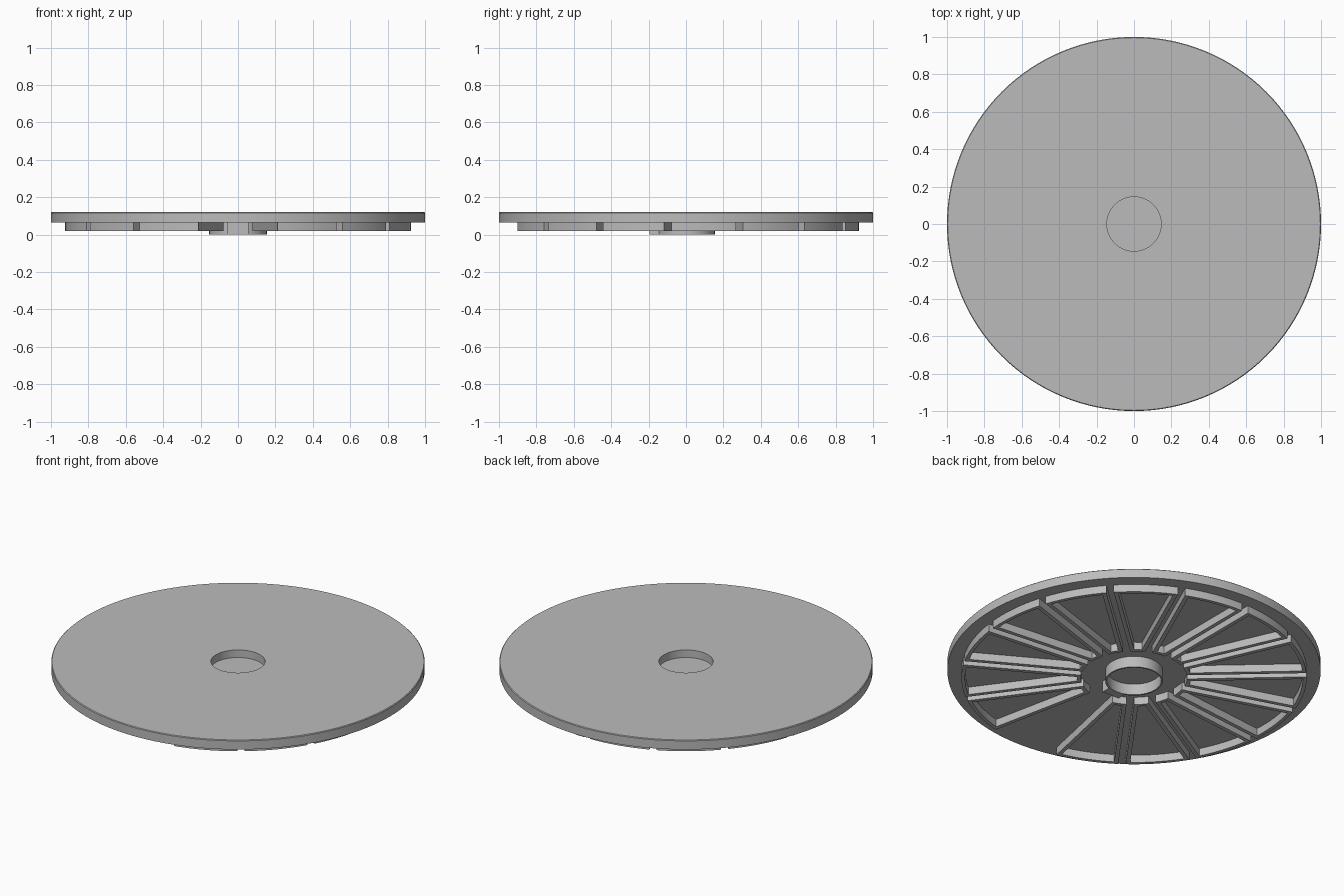
import bpy, bmesh
from math import pi, sin, cos, asin, radians
from mathutils import Matrix

cube = bpy.data.objects.get("Cube")
if cube:
    bpy.data.objects.remove(cube)

GREY = (0.5, 0.5, 0.5, 1)
mat = bpy.data.materials.new("plain grey")
mat.use_nodes = True
mat.diffuse_color = GREY
mat.node_tree.nodes["Principled BSDF"].inputs["Base Color"].default_value = GREY

SECTORS = 15
HALF = pi / SECTORS
RIB_BOTTOM, PLATE_BOTTOM, TOP = 0.02, 0.065, 0.12


def finish(bm, name):
    bmesh.ops.remove_doubles(bm, verts=bm.verts, dist=0.0001)
    bmesh.ops.recalc_face_normals(bm, faces=bm.faces)
    mesh = bpy.data.meshes.new(name)
    bm.to_mesh(mesh)
    bm.free()
    obj = bpy.data.objects.new(name, mesh)
    obj.data.materials.append(mat)
    bpy.context.collection.objects.link(obj)
    bpy.ops.object.select_all(action="DESELECT")
    obj.select_set(True)
    bpy.context.view_layer.objects.active = obj
    bpy.ops.object.shade_smooth_by_angle(angle=radians(30))
    return obj


def lathe(name, profile, closed):
    """Revolve a radius and height profile about z."""
    bm = bmesh.new()
    verts = [bm.verts.new((r, 0, z)) for r, z in profile]
    pairs = list(zip(verts, verts[1:]))
    if closed:
        pairs.append((verts[-1], verts[0]))
    edges = [bm.edges.new(p) for p in pairs]
    bmesh.ops.spin(bm, geom=verts + edges, cent=(0, 0, 0), axis=(0, 0, 1),
                   angle=2 * pi, steps=128)
    return finish(bm, name)


# Round plate with a shallow recess in the middle of its top
lathe("round_plate", [(0, 0.075), (0.145, 0.075), (0.145, TOP), (0.996, TOP),
                      (1, 0.116), (1, PLATE_BOTTOM), (0, PLATE_BOTTOM)], False)

# Thin collar under the plate
lathe("centre_collar", [(0.145, PLATE_BOTTOM), (0.145, 0), (0.154, 0),
                        (0.154, PLATE_BOTTOM)], True)

# Small locating key on the front of the collar
bm = bmesh.new()
bmesh.ops.create_cube(bm, size=1, matrix=Matrix.Translation((0, -0.17, PLATE_BOTTOM / 2))
                      @ Matrix.Diagonal((0.11, 0.05, PLATE_BOTTOM, 1)))
finish(bm, "locating_key")


def wedge(offset, r_in, r_out, turn):
    """Outline of a sector whose sides run parallel to the slots."""
    points = []
    for r, way in ((r_in, 1), (r_out, -1)):
        half = HALF - asin(offset / r)
        for i in range(9):
            a = turn + way * half * (i / 4 - 1)
            points.append((r * sin(a), -r * cos(a)))
    return points


# Wedge-shaped rib frames, with the front sector left open
bm = bmesh.new()
for k in range(1, SECTORS):
    turn = 2 * HALF * k
    outer = wedge(0.02, 0.285, 0.925, turn)
    inner = wedge(0.043, 0.305, 0.905, turn)
    rings = [[bm.verts.new((x, y, z)) for x, y in line]
             for line, z in ((outer, PLATE_BOTTOM), (outer, RIB_BOTTOM),
                             (inner, RIB_BOTTOM), (inner, PLATE_BOTTOM))]
    n = len(outer)
    for s in range(4):
        a, b = rings[s], rings[(s + 1) % 4]
        for i in range(n):
            j = (i + 1) % n
            bm.faces.new((a[i], a[j], b[j], b[i]))
finish(bm, "rib_frames")
